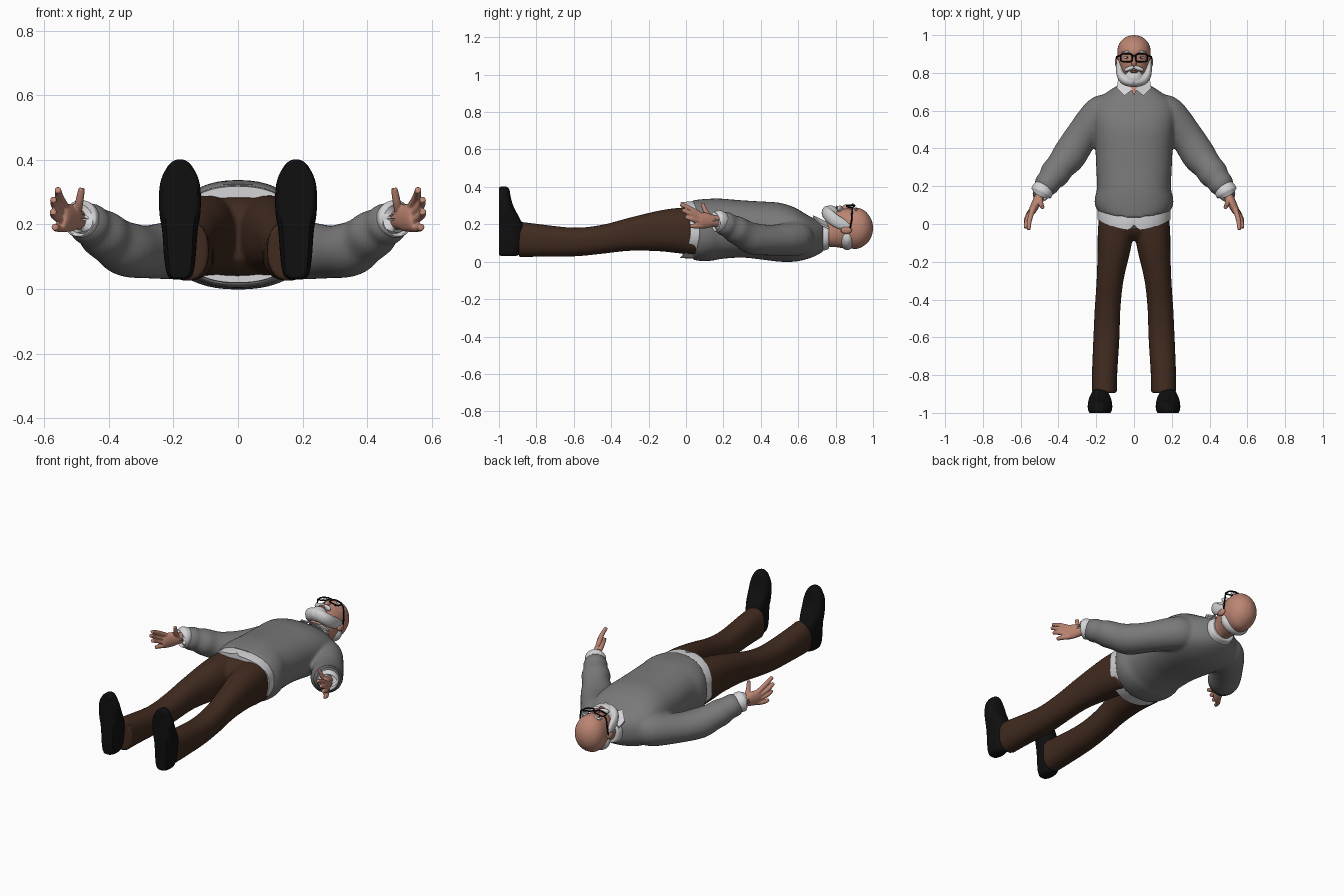
import bpy, bmesh, math
from mathutils import Vector, Matrix

if "Cube" in bpy.data.objects:
    bpy.data.objects.remove(bpy.data.objects["Cube"])


def material(name, c):
    m = bpy.data.materials.new(name)
    m.diffuse_color = (*c, 1)
    m.use_nodes = True
    m.node_tree.nodes["Principled BSDF"].inputs["Base Color"].default_value = m.diffuse_color
    return m


SKIN = material("skin", (0.50, 0.235, 0.17))
LIPS = material("lips", (0.30, 0.11, 0.085))
HAIR = material("white hair", (0.62, 0.62, 0.62))
LINEN = material("shirt white", (0.66, 0.66, 0.68))
WOOL = material("grey wool", (0.19, 0.19, 0.19))
BROWN = material("brown cloth", (0.052, 0.024, 0.014))
LEATHER = material("black leather", (0.005, 0.005, 0.005))
FRAME = material("black frame", (0.004, 0.004, 0.004))


def smooth_rows(rows, n=4):
    """Catmull-Rom interpolation between the given rows."""
    out = []
    for i in range(len(rows) - 1):
        p0, p1 = rows[max(i - 1, 0)], rows[i]
        p2, p3 = rows[i + 1], rows[min(i + 2, len(rows) - 1)]
        for k in range(n):
            t = k / n
            out.append([0.5 * (2 * b + (c - a) * t + (2 * a - 5 * b + 4 * c - d) * t * t
                               + (3 * b - a - 3 * c + d) * t ** 3)
                        for a, b, c, d in zip(p0, p1, p2, p3)])
    return out + [list(rows[-1])]


def loft(bm, rows, axis=None, p=2.0, seg=32):
    """Skin rounded rings; each row is x, y, z, half width, half height."""
    rows = smooth_rows(rows)
    rings = []
    for i, r in enumerate(rows):
        c = Vector(r[:3])
        n = Vector(axis) if axis else (
            Vector(rows[min(i + 1, len(rows) - 1)][:3]) - Vector(rows[max(i - 1, 0)][:3])).normalized()
        u = Vector((1, 0, 0)) if abs(n.z) > 0.99 else n.cross(Vector((0, 0, 1))).normalized()
        v = Vector((0, 1, 0)) if abs(n.z) > 0.99 else u.cross(n)
        ring = []
        for k in range(seg):
            a = 2 * math.pi * k / seg
            ca, sa = math.cos(a), math.sin(a)
            e = 2 / p
            ring.append(bm.verts.new(c + u * math.copysign(abs(ca) ** e, ca) * r[3]
                                     + v * math.copysign(abs(sa) ** e, sa) * r[4]))
        rings.append(ring)
    for a, b in zip(rings, rings[1:]):
        for k in range(seg):
            j = (k + 1) % seg
            bm.faces.new((a[k], a[j], b[j], b[k]))
    bm.faces.new(rings[0])
    bm.faces.new(rings[-1])


def along_y(bm, rows, cx=0, p=2.3, seg=48):
    """Rows are y, centre x, half width, low z, high z."""
    loft(bm, [(x + cx, y, (lo + hi) / 2, w, (hi - lo) / 2) for y, x, w, lo, hi in rows],
         (0, 1, 0), p, seg)


def ball(bm, c, r, turn=0):
    m = Matrix.Translation(c) @ Matrix.Rotation(turn, 4, 'Z') @ Matrix.Diagonal((*r, 1))
    bmesh.ops.create_uvsphere(bm, u_segments=24, v_segments=14, radius=1, matrix=m)


def finish(name, bm, mat, voxel=0, relax=6):
    bmesh.ops.recalc_face_normals(bm, faces=bm.faces[:])
    me = bpy.data.meshes.new(name)
    bm.to_mesh(me)
    bm.free()
    me.materials.append(mat)
    ob = bpy.data.objects.new(name, me)
    bpy.context.collection.objects.link(ob)
    bpy.ops.object.select_all(action='DESELECT')
    ob.select_set(True)
    bpy.context.view_layer.objects.active = ob
    if voxel:
        m = ob.modifiers.new("merge", 'REMESH')
        m.mode, m.voxel_size = 'VOXEL', voxel
        s = ob.modifiers.new("relax", 'SMOOTH')
        s.factor, s.iterations = 0.5, relax
        bpy.ops.object.convert(target='MESH')
    bpy.ops.object.shade_smooth_by_angle(angle=math.radians(45))
    return ob


def drop_hem(verts):
    """Let a hem hang lower in the middle than at the sides."""
    for v in verts:
        if v.co.y < 0.15:
            v.co.y -= 0.05 * max(0, 1 - (v.co.x / 0.2) ** 2) * (0.15 - v.co.y) / 0.1


# Sweater: torso and both sleeves merged
bm = bmesh.new()
along_y(bm, [(.07, 0, .192, .012, .327), (.10, 0, .207, .004, .333), (.14, 0, .207, .005, .337),
             (.19, 0, .196, .015, .337), (.30, 0, .200, .022, .328), (.40, 0, .205, .012, .322),
             (.50, 0, .215, .0, .315), (.58, 0, .222, .0, .29), (.64, 0, .208, .012, .255),
             (.69, 0, .155, .03, .227), (.735, 0, .085, .055, .205)])
drop_hem(bm.verts)
for s in (-1, 1):
    loft(bm, [(s * x, y, z, r, q) for x, y, z, r, q in
              [(.12, .62, .13, .07, .08), (.18, .585, .123, .092, .092), (.28, .46, .115, .088, .082),
               (.345, .36, .123, .09, .084), (.39, .305, .15, .078, .076), (.42, .265, .172, .08, .074),
               (.447, .23, .192, .066, .064), (.462, .21, .202, .068, .066), (.482, .183, .215, .054, .056)]])
finish("sweater", bm, WOOL, 0.009)

# Shirt hem and cuffs
bm = bmesh.new()
along_y(bm, [(.13, 0, .19, .02, .322), (.06, 0, .193, .018, .322), (.028, 0, .193, .02, .318)], seg=96)
drop_hem(bm.verts)
for v in bm.verts:
    if v.co.y < 0.02 and v.co.z > 0.2 and abs(v.co.x) < 0.025:
        v.co.y += 0.03 * (1 - abs(v.co.x) / 0.025)
finish("shirt_hem", bm, LINEN)
for s in (-1, 1):
    bm = bmesh.new()
    loft(bm, [(s * .473, .2, .21, .052, .052), (s * .484, .178, .216, .058, .058),
              (s * .492, .162, .219, .056, .056), (s * .493, .16, .219, .04, .04)])
    finish("shirt_cuff", bm, LINEN)

# Trousers: pelvis and legs merged
bm = bmesh.new()
along_y(bm, [(-.085, 0, .10, .09, .23), (-.04, 0, .17, .05, .275), (.03, 0, .184, .032, .292), (.11, 0, .186, .03, .3)])
for s in (-1, 1):
    along_y(bm, [(y, s * x, w, lo, hi) for y, x, w, lo, hi in
                 [(-.895, .157, .067, .025, .215), (-.8, .156, .067, .026, .203), (-.6, .146, .069, .028, .182),
                  (-.45, .14, .068, .042, .197), (-.3, .127, .071, .058, .236), (-.15, .107, .086, .056, .272),
                  (-.05, .098, .094, .046, .287), (.05, .095, .09, .035, .293)]], seg=32)
finish("trousers", bm, BROWN, 0.009, 4)

# Shoes: soles upright and flat against y = -1
for s in (-1, 1):
    bm = bmesh.new()
    loft(bm, [(s * .18, (lo + hi) / 2, z, w, (hi - lo) / 2) for z, w, lo, hi in
              [(.03, .02, -.985, -.91), (.042, .038, -1.01, -.89), (.09, .048, -1.02, -.872), (.18, .055, -1.02, -.868),
               (.23, .063, -1.02, -.888), (.29, .065, -1.02, -.92), (.34, .058, -1.02, -.936),
               (.38, .038, -1.015, -.943), (.397, .02, -1.0, -.952), (.402, .004, -.985, -.965)]],
         (0, 0, 1), 2.3)
    for v in bm.verts:
        v.co.y = max(v.co.y, -1)
    finish("shoe", bm, LEATHER)

# Hands: palm, fingers and thumb merged
FINGERS = [((.535, .08, .25), (.553, .02, .285), (.558, -.03, .308)),
           ((.54, .075, .23), (.566, .02, .258), (.572, -.022, .278)),
           ((.54, .075, .21), (.568, .03, .228), (.573, -.005, .24)),
           ((.535, .085, .19), (.56, .05, .19), (.568, .02, .192)),
           ((.50, .135, .23), (.492, .105, .268), (.484, .088, .312))]
for s in (-1, 1):
    bm = bmesh.new()
    loft(bm, [(s * x, y, z, a, b) for x, y, z, a, b in
              [(.475, .195, .212, .03, .034), (.498, .15, .217, .026, .032), (.518, .11, .22, .024, .042),
               (.538, .07, .221, .02, .043), (.546, .055, .222, .014, .036)]], seg=24)
    for f in FINGERS:
        loft(bm, [(s * x, y, z, r, r) for (x, y, z), r in zip(f, (.0145, .013, .0105))], seg=12)
    finish("hand", bm, SKIN, 0.0035, 3)

# Head with neck, nose and ears
bm = bmesh.new()
along_y(bm, [(.69, 0, .06, .08, .2), (.76, 0, .06, .08, .21), (.80, 0, .072, .078, .268),
             (.84, 0, .082, .072, .282), (.88, 0, .087, .07, .286), (.92, 0, .088, .07, .288),
             (.955, 0, .078, .088, .272), (.98, 0, .057, .113, .245), (.994, 0, .032, .142, .217),
             (1.0, 0, .004, .17, .19)], p=2.05)
ball(bm, (0, .858, .286), (.015, .026, .02))
for s in (-1, 1):
    ball(bm, (s * .09, .857, .168), (.011, .03, .019))
finish("head", bm, SKIN)

# Fringe of hair round the back of the head
bm = bmesh.new()
ball(bm, (0, .862, .128), (.09, .045, .066))
finish("back_hair", bm, HAIR)

# Beard, moustache and brows
bm = bmesh.new()
for s in (-1, 1):
    loft(bm, [(s * x, y, z, a, b) for x, y, z, a, b in
              [(.079, .875, .185, .012, .014), (.078, .835, .2, .017, .03), (.07, .79, .225, .022, .034),
               (.045, .762, .25, .028, .036), (0, .752, .265, .028, .036)]], seg=20)
ball(bm, (0, .772, .258), (.05, .046, .043))
finish("beard", bm, HAIR, 0.004, 5)
bm = bmesh.new()
for s in (-1, 1):
    ball(bm, (s * .024, .823, .284), (.031, .012, .016), -s * .35)
finish("moustache", bm, HAIR)
bm = bmesh.new()
for s in (-1, 1):
    ball(bm, (s * .04, .91, .279), (.027, .006, .008), -s * .1)
finish("eyebrows", bm, HAIR)

# Mouth and eyes
bm = bmesh.new()
ball(bm, (0, .806, .288), (.02, .007, .012))
finish("mouth", bm, LIPS)
for nm, mat, z, r in (("eyes", HAIR, .266, (.015, .008, .012)), ("pupils", FRAME, .274, (.006, .006, .006))):
    bm = bmesh.new()
    for s in (-1, 1):
        ball(bm, (s * .036, .882, z), r)
    finish(nm, bm, mat)

# Glasses: two rims, a bridge and temples
cu = bpy.data.curves.new("glasses", 'CURVE')
cu.dimensions, cu.bevel_depth, cu.bevel_resolution = '3D', .0042, 2


def wire(pts, closed=False):
    sp = cu.splines.new('POLY')
    sp.points.add(len(pts) - 1)
    for q, c in zip(sp.points, pts):
        q.co = (*c, 1)
    sp.use_cyclic_u = closed


for s in (-1, 1):
    rim = []
    for k in range(32):
        ca, sa = math.cos(k * math.pi / 16), math.sin(k * math.pi / 16)
        x = .04 + .031 * math.copysign(abs(ca) ** .5, ca)
        rim.append((s * x, .88 + .021 * math.copysign(abs(sa) ** .5, sa), .303 - 2.2 * x * x))
    wire(rim, True)
    wire([(s * .071, .89, .292), (s * .086, .889, .28), (s * .092, .885, .22), (s * .092, .875, .165)])
wire([(-.01, .888, .303), (0, .891, .308), (.01, .888, .303)])
cu.materials.append(FRAME)
ob = bpy.data.objects.new("glasses", cu)
bpy.context.collection.objects.link(ob)
bpy.ops.object.select_all(action='DESELECT')
ob.select_set(True)
bpy.context.view_layer.objects.active = ob
bpy.ops.object.convert(target='MESH')
bpy.ops.object.shade_smooth_by_angle(angle=math.radians(45))

# Collar band, folded collar points and the open neck
bm = bmesh.new()
along_y(bm, [(.69, 0, .085, .055, .205), (.73, 0, .086, .058, .205), (.762, 0, .078, .068, .2), (.764, 0, .06, .08, .19)])
for v in bm.verts:
    if v.co.y > .72 and v.co.z > .14:
        v.co.y -= .03 * (v.co.z - .14) / .06 * max(0, 1 - abs(v.co.x) / .06)
finish("collar_band", bm, LINEN)


def plate(name, pts, mat, t):
    bm = bmesh.new()
    f = bm.faces.new([bm.verts.new(p) for p in pts])
    top = bmesh.ops.extrude_face_region(bm, geom=[f])["geom"]
    bmesh.ops.translate(bm, vec=(0, 0, -t), verts=[g for g in top if isinstance(g, bmesh.types.BMVert)])
    finish(name, bm, mat)


for s in (-1, 1):
    plate("collar_point", [(s * .084, .765, .182), (s * .045, .75, .215), (s * .008, .712, .232),
                           (s * .05, .68, .248), (s * .092, .72, .205)], LINEN, .009)
plate("open_neck", [(-.03, .745, .214), (.03, .745, .214), (0, .68, .242)], SKIN, .009)
